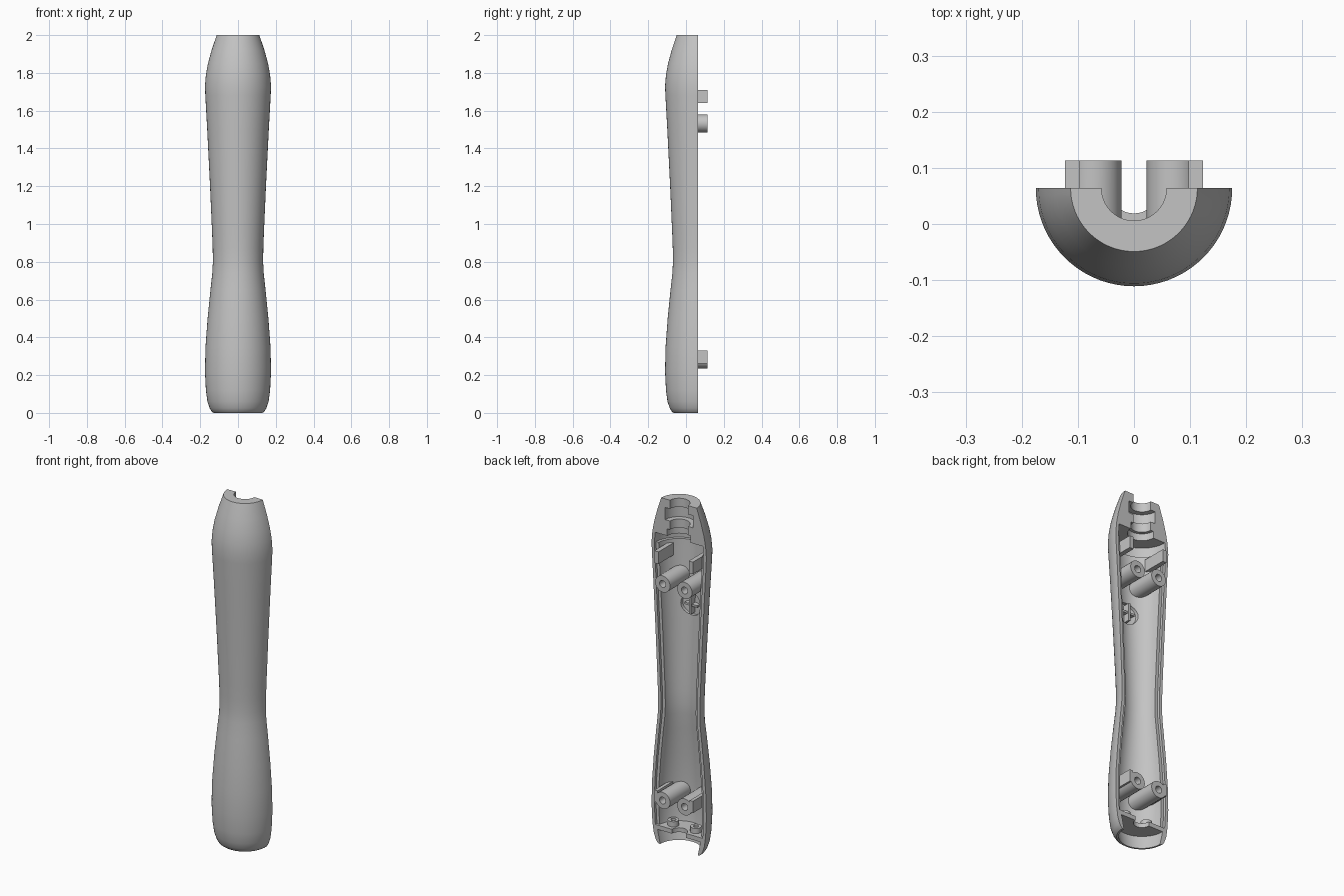
import bpy, bmesh, math
from mathutils import Matrix, Vector

cube = bpy.data.objects.get("Cube")
if cube:
    bpy.data.objects.remove(cube, do_unlink=True)

AXIS_Y = 0.064      # split plane, holds the axis of revolution
TIP_Y = 0.113       # height of posts and tabs above the split plane
WALL, LIP = 0.035, 0.018

grey = bpy.data.materials.new("plain grey")
grey.use_nodes = True
grey.diffuse_color = (0.55, 0.55, 0.55, 1)
grey.node_tree.nodes["Principled BSDF"].inputs["Base Color"].default_value = grey.diffuse_color
parts = []

# Outer silhouette as (height, radius)
OUTLINE = [(0, .13), (.008, .14), (.025, .15), (.06, .162), (.12, .17), (.22, .175),
           (.35, .172), (.5, .161), (.65, .146), (.74, .136), (.8, .133), (.87, .134),
           (.95, .137), (1.2, .148), (1.5, .163), (1.68, .173), (1.73, .175),
           (1.79, .17), (1.85, .159), (1.92, .14), (2, .113)]


def radius(z):
    for (z0, r0), (z1, r1) in zip(OUTLINE, OUTLINE[1:]):
        if z <= z1:
            return r0 + (r1 - r0) * (z - z0) / (z1 - z0)
    return OUTLINE[-1][1]


def wall_y(x, z, inset):
    return AXIS_Y - math.sqrt(max((radius(z) - inset) ** 2 - x * x, 0))


def offset_line(inset, low, high):
    """Silhouette moved inwards between two heights."""
    heights = [low] + [z for z, _ in OUTLINE if low < z < high] + [high]
    return [(z, radius(z) - inset) for z in heights]


def finish(name, bm):
    bmesh.ops.recalc_face_normals(bm, faces=bm.faces)
    mesh = bpy.data.meshes.new(name)
    bm.to_mesh(mesh)
    bm.free()
    obj = bpy.data.objects.new(name, mesh)
    bpy.context.collection.objects.link(obj)
    mesh.materials.append(grey)
    parts.append(obj)
    return obj


def half_turned(name, profile, top_y, steps=72):
    """Revolve a closed profile, then keep the part in front of top_y."""
    bm = bmesh.new()
    rings = []
    for z, r in profile:
        rings.append([bm.verts.new((r * math.cos(a), AXIS_Y + r * math.sin(a), z))
                      for a in (math.tau * i / steps for i in range(steps))])
    for a, b in zip(rings, rings[1:] + rings[:1]):
        for i in range(steps):
            j = (i + 1) % steps
            bm.faces.new((a[i], a[j], b[j], b[i]))
    bmesh.ops.recalc_face_normals(bm, faces=bm.faces)
    bmesh.ops.bisect_plane(bm, geom=bm.verts[:] + bm.edges[:] + bm.faces[:], dist=1e-5,
                           plane_co=(0, top_y, 0), plane_no=(0, 1, 0), clear_outer=True)
    bmesh.ops.holes_fill(bm, edges=[e for e in bm.edges if e.is_boundary], sides=0)
    return finish(name, bm)


def tube(name, place, r, hole, steps=24):
    """Blind-holed post; place(u, v, depth) gives a point, depth 0 at the tip."""
    bm = bmesh.new()
    rings = []
    for size, depth in ((r, 1), (r, 0), (hole, 0), (hole, .6)):
        rings.append([bm.verts.new(place(size * math.cos(a), size * math.sin(a), depth))
                      for a in (math.tau * i / steps for i in range(steps))])
    for a, b in zip(rings, rings[1:]):
        for i in range(steps):
            j = (i + 1) % steps
            bm.faces.new((a[i], a[j], b[j], b[i]))
    bm.faces.new(rings[-1])
    return finish(name, bm)


def box(name, low, high):
    bm = bmesh.new()
    low, high = Vector(low), Vector(high)
    size = Matrix.Diagonal((*(high - low), 1))
    bmesh.ops.create_cube(bm, size=1, matrix=Matrix.Translation((low + high) / 2) @ size)
    return finish(name, bm)


# Outer shell with stepped neck bore, recessed floor and bottom skirt
neck = [(2, .058), (1.95, .058), (1.95, .088), (1.88, .088), (1.88, .058),
        (1.83, .058), (1.83, .075), (1.79, .075)]
floor = [(.105, .045), (.08, .045), (.08, .137), (0, .12)]
cavity = offset_line(LIP, .105, 1.79)
half_turned("outer_shell", OUTLINE + neck + cavity[::-1] + floor, AXIS_Y)

# Inner liner, set lower than the rim to leave a step along the joint
liner = half_turned("inner_liner", offset_line(LIP, .105, 1.73)
                    + offset_line(WALL, .105, 1.73)[::-1], AXIS_Y - .014)

# Round pocket cut through the liner
POCKET_Z = 1.37
bm = bmesh.new()
bmesh.ops.create_cone(bm, cap_ends=True, segments=32, radius1=.062, radius2=.062, depth=.2,
                      matrix=Matrix.Translation((0, -.12, POCKET_Z))
                      @ Matrix.Rotation(math.pi / 2, 4, 'X'))
cutter = finish("pocket_cutter", bm)
cutter.hide_render = True
parts.remove(cutter)
cut = liner.modifiers.new("pocket", 'BOOLEAN')
cut.operation, cut.solver, cut.object = 'DIFFERENCE', 'EXACT', cutter
bpy.context.view_layer.objects.active = liner
bpy.ops.object.modifier_apply(modifier=cut.name)
bpy.data.objects.remove(cutter, do_unlink=True)

# Small bracket inside the pocket
box("pocket_bracket_upright", (-.006, -.09, POCKET_Z - .05), (.006, -.035, POCKET_Z + .05))
box("pocket_bracket_cross", (-.04, -.085, POCKET_Z - .006), (.04, -.045, POCKET_Z + .006))

for side, label in ((1, "left"), (-1, "right")):
    # Screw posts whose bases follow the curved wall
    for z, level in ((1.532, "upper"), (.283, "lower")):
        def post(u, v, depth, z=z):
            x = side * .07 + u
            base = wall_y(x, z + v, WALL - .01)
            return (x, TIP_Y + (base - TIP_Y) * depth, z + v)
        tube(f"{level}_post_{label}", post, .0475, .02)

    # Locating tabs beside the neck and ribs beside the lower posts
    def side_block(name, inner, z0, z1):
        xs = sorted((side * inner, side * .123))
        box(f"{name}_{label}", (xs[0], wall_y(.123, z0, LIP), z0), (xs[1], TIP_Y, z1))
    side_block("locating_tab", .097, 1.64, 1.71)
    side_block("post_rib", .103, .262, .33)

    # Little bosses standing on the floor
    tube(f"floor_boss_{label}",
         lambda u, v, depth: (side * .072 + u, .012 + v, .135 - .035 * depth), .03, .014)

# Smooth shading with crisp steps
bpy.ops.object.select_all(action='DESELECT')
for obj in parts:
    obj.select_set(True)
bpy.context.view_layer.objects.active = parts[0]
bpy.ops.object.shade_smooth_by_angle(angle=math.radians(30))
